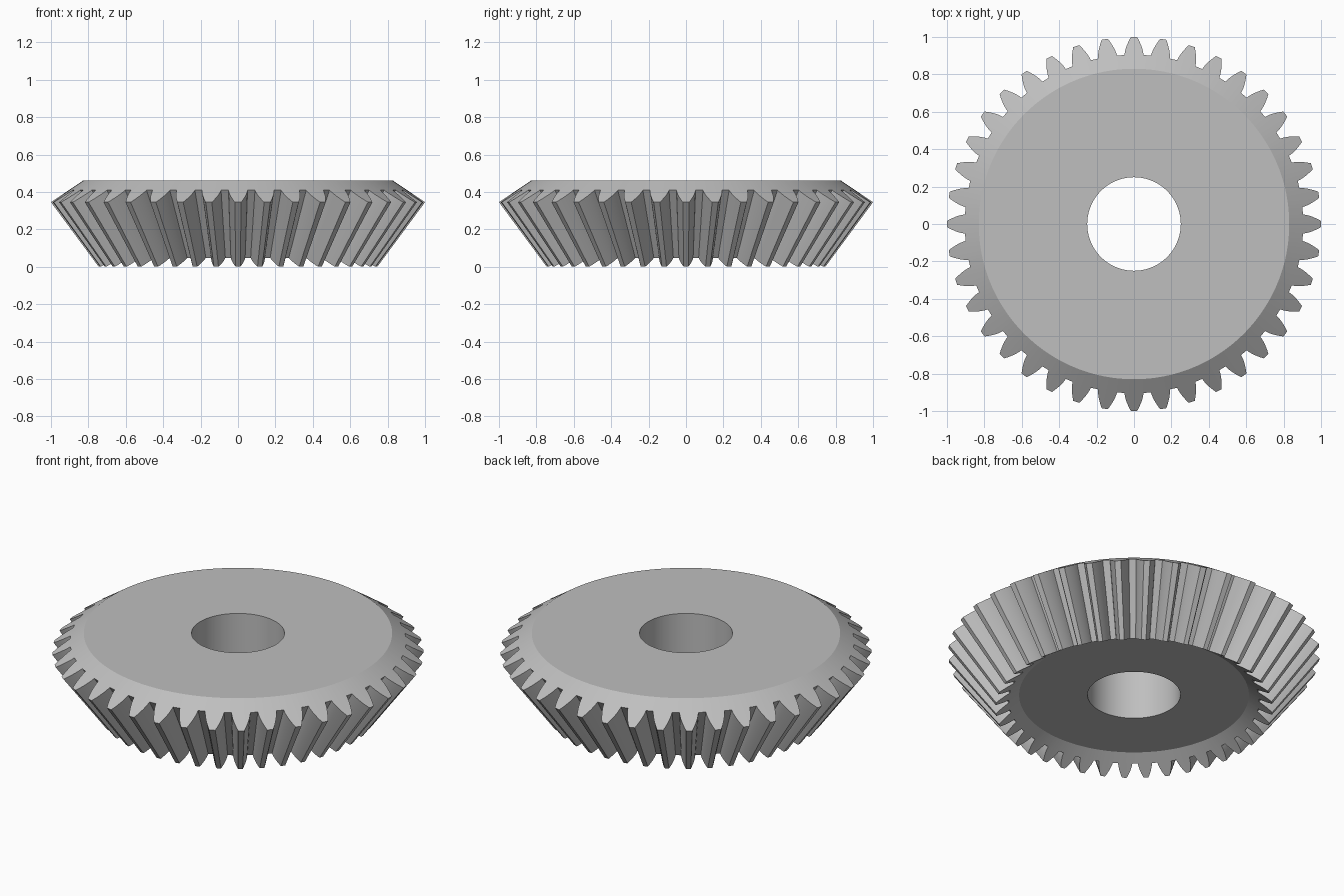
import bpy
import bmesh
import math

# Remove the default object
cube = bpy.data.objects.get("Cube")
if cube:
    bpy.data.objects.remove(cube, do_unlink=True)

# Main dimensions of the bevel gear
TEETH = 40
TIP_R, TIP_Z = 1.0, 0.345
ROOT_R, PITCH_R = 0.905, 0.957
RIM_R, BORE_R = 0.83, 0.25
SLOPE = 0.676                 # fall of the back cone towards the tips
SMALL = 0.745                 # small end size relative to the large end
APEX_Z = -TIP_Z * SMALL / (1 - SMALL)
FLANK_STEPS = 6
PRESSURE = math.radians(20)
CONE_COS = 1 / math.hypot(1, SLOPE)


def involute(angle):
    return math.tan(angle) - angle


def half_angle(r):
    """Half the angular width of a tooth at radius r."""
    phi = math.acos(min(1, PITCH_R * math.cos(PRESSURE) / r))
    at_pitch = math.pi * CONE_COS / (2 * TEETH)
    return (at_pitch + involute(PRESSURE) - involute(phi)) / CONE_COS


def tooth_outline():
    """Polar points of the whole toothed edge, in order of angle."""
    radii = [ROOT_R + (TIP_R - ROOT_R) * i / FLANK_STEPS for i in range(FLANK_STEPS + 1)]
    flank = [(-half_angle(r), r) for r in radii]
    tooth = flank + [(-a, r) for a, r in reversed(flank)]
    step = 2 * math.pi / TEETH
    return [(a + step * k, r) for k in range(TEETH) for a, r in tooth]


def cone_z(r):
    return TIP_Z + (TIP_R - r) * SLOPE


def shrink(r, z):
    """Scale a point towards the cone apex."""
    return r * SMALL, APEX_Z + (z - APEX_Z) * SMALL


outline = tooth_outline()
count = len(outline)
large_edge = [(r, cone_z(r)) for a, r in outline]
large_rim = (RIM_R, cone_z(RIM_R))
small_rim = shrink(*large_rim)

# Closed cross-section: bore, top face, back cone, teeth, front cone, recessed base
sections = [
    [(BORE_R, large_rim[1])] * count,
    [large_rim] * count,
    large_edge,
    [shrink(r, z) for r, z in large_edge],
    [small_rim] * count,
    [(BORE_R, small_rim[1])] * count,
]

bm = bmesh.new()
rings = []
for section in sections:
    rings.append([bm.verts.new((r * math.sin(a), r * math.cos(a), z))
                  for (a, _), (r, z) in zip(outline, section)])
for k, ring in enumerate(rings):
    following = rings[(k + 1) % len(rings)]
    for i in range(count):
        j = (i + 1) % count
        bm.faces.new((ring[i], ring[j], following[j], following[i]))
bmesh.ops.recalc_face_normals(bm, faces=bm.faces)
mesh = bpy.data.meshes.new("bevel_gear")
bm.to_mesh(mesh)
bm.free()

# Plain grey metal
grey = bpy.data.materials.new("light_grey")
grey.use_nodes = True
colour = (0.52, 0.52, 0.52, 1)
grey.diffuse_color = colour
grey.node_tree.nodes["Principled BSDF"].inputs["Base Color"].default_value = colour
mesh.materials.append(grey)

gear = bpy.data.objects.new("bevel_gear", mesh)
bpy.context.collection.objects.link(gear)
bpy.ops.object.select_all(action="DESELECT")
gear.select_set(True)
bpy.context.view_layer.objects.active = gear
bpy.ops.object.shade_smooth_by_angle(angle=math.radians(25))
